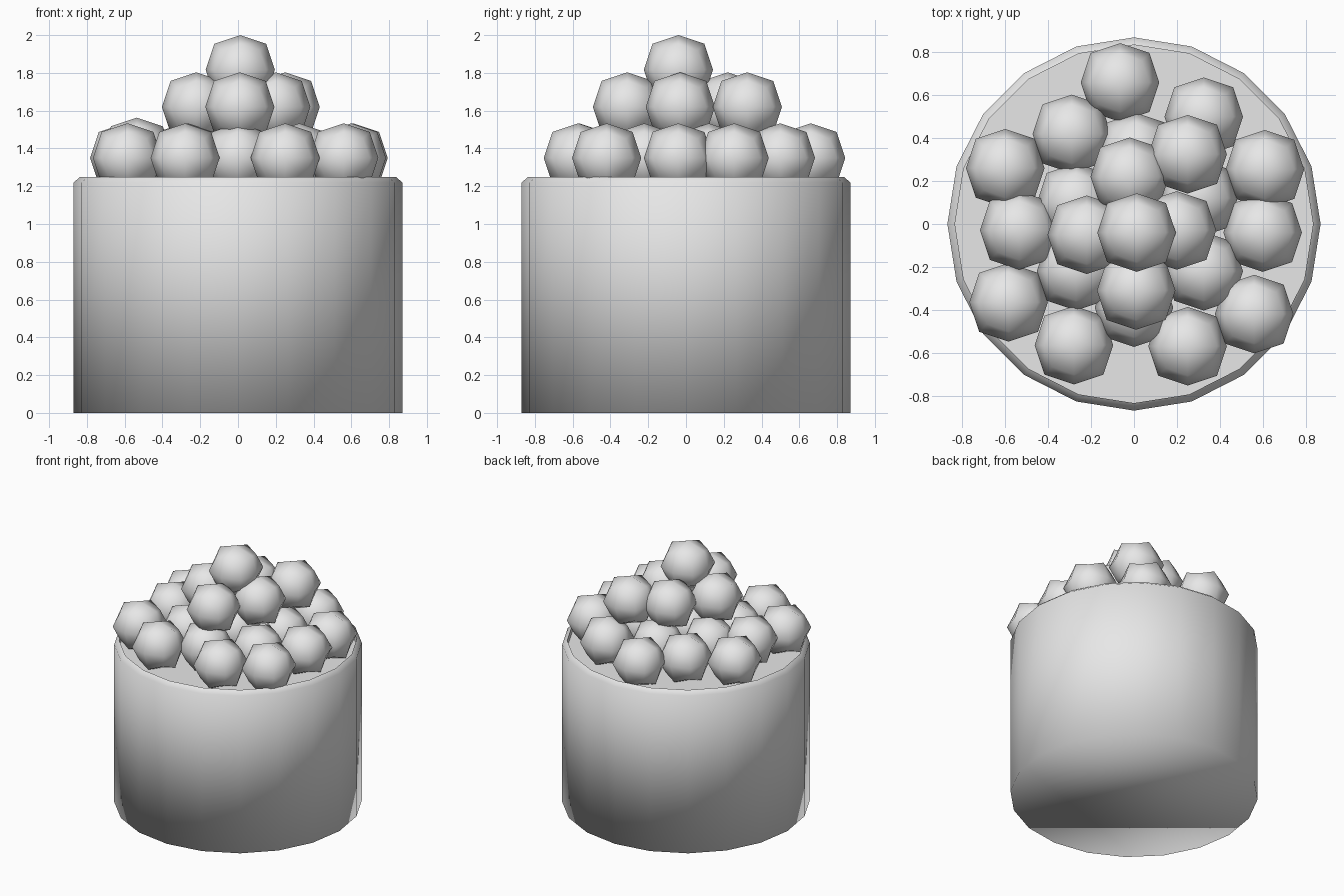
import bpy, bmesh, math

cube = bpy.data.objects.get("Cube")
if cube:
    bpy.data.objects.remove(cube, do_unlink=True)

GREY = (0.8, 0.8, 0.8, 1.0)
grey = bpy.data.materials.new("plain_grey")
grey.use_nodes = True
grey.diffuse_color = GREY
grey.node_tree.nodes["Principled BSDF"].inputs["Base Color"].default_value = GREY

SIDES = 20


def add_object(name, bm, smooth):
    """Turn a bmesh into a named object in the plain material."""
    bmesh.ops.recalc_face_normals(bm, faces=bm.faces)
    mesh = bpy.data.meshes.new(name)
    bm.to_mesh(mesh)
    bm.free()
    mesh.materials.append(grey)
    for p in mesh.polygons:
        p.use_smooth = smooth
    obj = bpy.data.objects.new(name, mesh)
    bpy.context.collection.objects.link(obj)
    return obj


def lathe(name, profile, smooth):
    """Rings of the profile (radius, height); the first ring is capped."""
    bm = bmesh.new()
    rings = []
    for r, z in profile:
        angles = [2 * math.pi * i / SIDES for i in range(SIDES)]
        rings.append([bm.verts.new((r * math.cos(a), r * math.sin(a), z)) for a in angles])
    bm.faces.new(rings[0][::-1])
    for low, high in zip(rings, rings[1:]):
        for i in range(SIDES):
            j = (i + 1) % SIDES
            bm.faces.new((low[i], low[j], high[j], high[i]))
    return add_object(name, bm, smooth)


# Tub with a chamfered lip, soft-shaded through the base
lathe("tub", [(0.87, 0), (0.87, 1.22), (0.835, 1.25)], True)

# Shallow flat bed inside the lip
bed = lathe("tub_bed", [(0.835, 1.2), (0.835, 1.25)], False)
bed.data.flip_normals()

# Heap of rounded balls in three tiers: height, then positions
BALL = 0.183
TIERS = {
    "bottom": (1.35, [
        (-0.065, 0.66), (0.325, 0.5), (-0.29, 0.42), (-0.6, 0.26), (0.61, 0.255),
        (0.6, -0.04), (-0.585, -0.365), (0.56, -0.42), (-0.28, -0.565), (0.25, -0.57),
        (-0.27, 0.1), (0.01, 0.335), (0.3, 0.12), (0.325, -0.22), (-0.27, -0.22),
        (0, -0.39), (0, -0.03)]),
    "raised": (1.38, [(-0.535, -0.03)]),
    "middle": (1.62, [
        (-0.22, -0.05), (0.01, -0.31), (0.25, 0.325), (-0.02, 0.22), (0.2, -0.03)]),
    "top": (1.817, [(0.012, -0.04)]),
}

for tier, (z, spots) in TIERS.items():
    for n, (x, y) in enumerate(spots, 1):
        bm = bmesh.new()
        bmesh.ops.create_cube(bm, size=2 * BALL)
        ball = add_object(f"{tier}_ball_{n}", bm, True)
        ball.location = (x, y, z)
        rounding = ball.modifiers.new("rounding", 'SUBSURF')
        rounding.levels = rounding.render_levels = 1
        rounding.use_limit_surface = False
